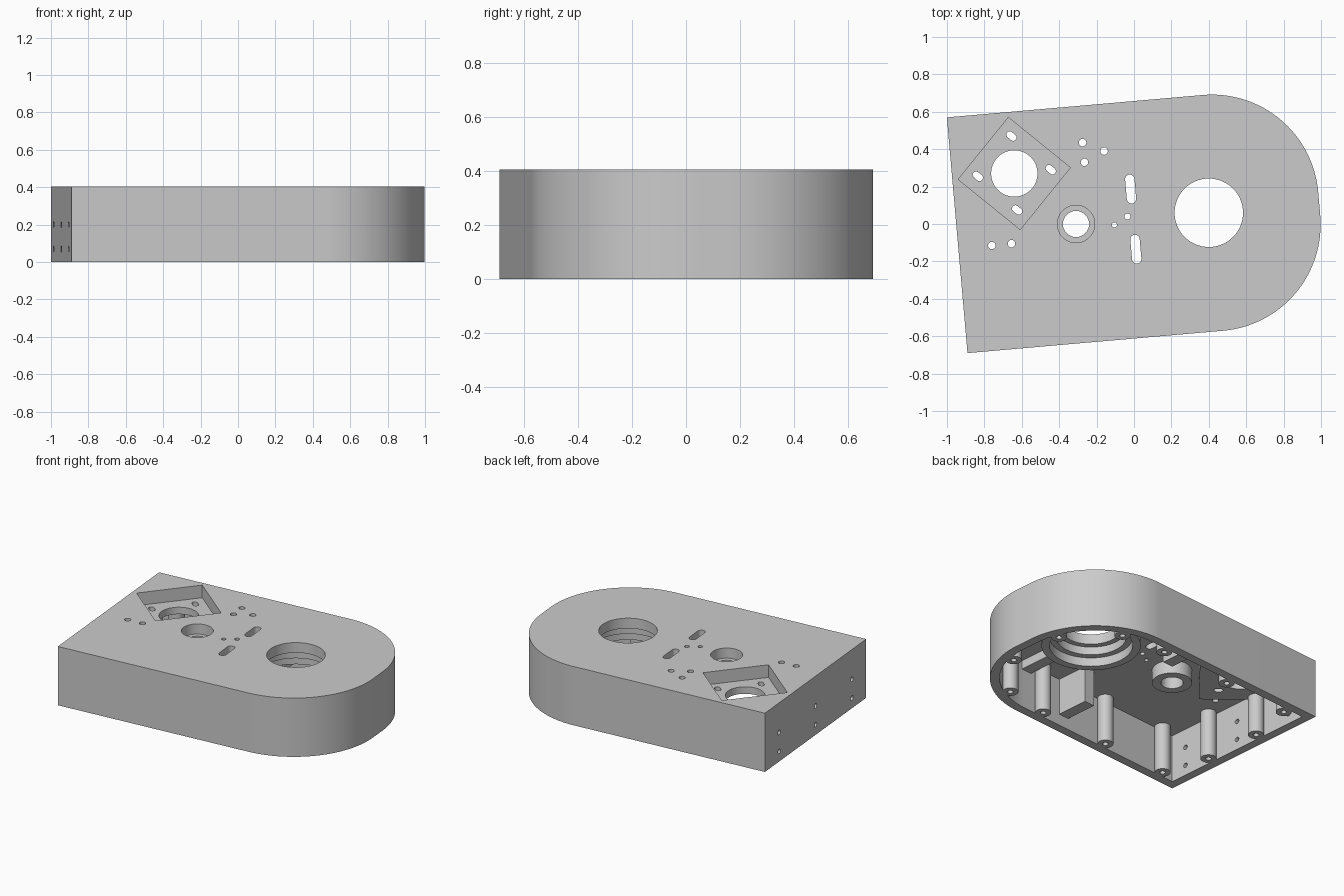
import bpy, bmesh, math
from mathutils import Vector

if "Cube" in bpy.data.objects:
    bpy.data.objects.remove(bpy.data.objects["Cube"], do_unlink=True)

TILT = math.radians(5)      # whole housing is turned slightly
MID = 0.0225                # centre line of the housing
HEIGHT, CEILING, WALL = 0.405, 0.33, 0.06


def turn(u, v, a=TILT):
    return (u * math.cos(a) - v * math.sin(a), u * math.sin(a) + v * math.cos(a))


def outline(d):
    """Housing outline inset by d: square at one end, round at the other."""
    u0, half, r = -0.947 + d, 0.6325 - d, 0.57 - d
    pts = [(u0, MID + half), (u0, MID - half)]
    for c, start in ((MID - 0.0625, -90), (MID + 0.0625, 0)):
        for i in range(33):
            a = math.radians(start + 90 * i / 32)
            pts.append((0.426 + r * math.cos(a), c + r * math.sin(a)))
    return [turn(*p) for p in pts]


def circle(c, r, n=48):
    return [(c[0] + r * math.cos(math.tau * i / n), c[1] + r * math.sin(math.tau * i / n))
            for i in range(n)]


def slot(c, length, width, angle):
    pts = []
    for s in (1, -1):
        for i in range(13):
            a = math.radians(-90 + 15 * i)
            p = turn(s * ((length - width) / 2 + width / 2 * math.cos(a)),
                     s * width / 2 * math.sin(a), math.radians(angle))
            pts.append((c[0] + p[0], c[1] + p[1]))
    return pts


def box(u0, u1, v0, v1):
    return [turn(u0, v0), turn(u1, v0), turn(u1, v1), turn(u0, v1)]


def square(c, side, angle):
    h = side / 2
    corners = [turn(x, y, math.radians(angle)) for x, y in ((-h, -h), (h, -h), (h, h), (-h, h))]
    return [(c[0] + x, c[1] + y) for x, y in corners]


def solid(name, *prisms):
    """One object from upright prisms given as (points, bottom, top)."""
    bm = bmesh.new()
    for pts, z0, z1 in prisms:
        face = bm.faces.new([bm.verts.new((x, y, z0)) for x, y in pts])
        new = bmesh.ops.extrude_face_region(bm, geom=[face])["geom"]
        bmesh.ops.translate(bm, vec=(0, 0, z1 - z0),
                            verts=[g for g in new if isinstance(g, bmesh.types.BMVert)])
    bmesh.ops.recalc_face_normals(bm, faces=bm.faces)
    mesh = bpy.data.meshes.new(name)
    bm.to_mesh(mesh)
    bm.free()
    ob = bpy.data.objects.new(name, mesh)
    bpy.context.scene.collection.objects.link(ob)
    return ob


def cut(target, tool):
    mod = target.modifiers.new("cut", 'BOOLEAN')
    mod.operation, mod.solver, mod.object = 'DIFFERENCE', 'EXACT', tool
    dg = bpy.context.evaluated_depsgraph_get()
    mesh = bpy.data.meshes.new_from_object(target.evaluated_get(dg))
    target.modifiers.clear()
    target.data = mesh
    bpy.data.objects.remove(tool, do_unlink=True)


BORE, BEARING, POCKET = (0.40, 0.06), (-0.31, 0.0), (-0.64, 0.27)

# Hollow interior, with the bosses and ribs left standing in it
cavity = solid("cavity", (outline(WALL), -0.1, CEILING))
posts = [turn(u, MID + s * v) for s in (1, -1) for u, v in
         ((-0.765, 0.535), (-0.26, 0.535), (0.29, 0.535), (-0.845, 0.21), (0.62, 0.495), (0.885, 0.2))]
cut(cavity, solid("posts", *[(circle(p, 0.05, 32), -0.2, 0.5) for p in posts]))
cut(cavity, solid("bore_ring", (circle(BORE, 0.31, 64), 0.22, 0.5)))
cut(cavity, solid("bearing_ring", (circle(BEARING, 0.125), 0.24, 0.5)))
cut(cavity, solid("pocket_block", (square(POCKET, 0.51, -39), 0.27, 0.5)))
for s in (1, -1):
    deep = sorted((MID + s * 0.345, MID + s * 0.7))
    low = sorted((MID + s * 0.28, MID + s * 0.7))
    cut(cavity, solid("deep_rib", (box(0.03, 0.11, *deep), 0.08, 0.5)))
    cut(cavity, solid("low_rib", (box(0.36, 0.44, *low), 0.27, 0.5)))

# Housing shell
housing = solid("housing", (outline(0), 0, HEIGHT))
cut(housing, cavity)

# Stepped bore, bearing seat and square pocket
for r, z0, z1 in ((0.26, -0.1, 0.28), (0.22, -0.1, 0.335), (0.183, -0.1, 0.5)):
    cut(housing, solid("bore", (circle(BORE, r, 64), z0, z1)))
cut(housing, solid("bearing_seat", (circle(BEARING, 0.1), 0.335, 0.5)))
cut(housing, solid("bearing_hole", (circle(BEARING, 0.07), -0.1, 0.5)))
cut(housing, solid("pocket", (square(POCKET, 0.426, -39), 0.318, 0.5)))

# Small through holes and slots
holes = [(circle((x, y), r, 24), 0.15, 0.5) for x, y, r in (
    (-0.275, 0.435, 0.02), (-0.265, 0.33, 0.02), (-0.16, 0.39, 0.02), (-0.76, -0.115, 0.02),
    (-0.655, -0.105, 0.02), (-0.035, 0.04, 0.016), (-0.105, -0.005, 0.014))]
holes += [(slot(c, 0.155, 0.05, 95), 0.15, 0.5) for c in ((-0.018, 0.187), (0.01, -0.135))]
holes += [(slot((POCKET[0] + x, POCKET[1] + y), 0.06, 0.036, -39), 0.15, 0.5)
          for x, y in ((-0.015, 0.2), (-0.195, -0.015), (0.195, 0.02), (0.015, -0.195))]
holes.append((circle(POCKET, 0.124), 0.15, 0.5))
cut(housing, solid("top_holes", *holes))

# Screw holes in the posts
cut(housing, solid("screw_holes", *[(circle(p, 0.018, 16), -0.1, 0.15) for p in posts]))

# Cross holes through the flat end wall
ends = solid("end_holes", *[(circle((z, v), 0.016, 20), -0.06, 0.07)
                            for z in (0.07, 0.2) for v in (MID - 0.455, MID, MID + 0.455)])
for vert in ends.data.vertices:
    z, v, along = vert.co
    vert.co = Vector((*turn(-0.947 + along, v), z))
bm = bmesh.new()
bm.from_mesh(ends.data)
bmesh.ops.recalc_face_normals(bm, faces=bm.faces)
bm.to_mesh(ends.data)
bm.free()
cut(housing, ends)

# Material and shading
grey = bpy.data.materials.new("light_grey")
grey.use_nodes = True
colour = (0.6, 0.6, 0.6, 1)
grey.diffuse_color = colour
grey.node_tree.nodes["Principled BSDF"].inputs["Base Color"].default_value = colour
housing.data.materials.clear()
housing.data.materials.append(grey)
for poly in housing.data.polygons:
    poly.material_index = 0
bpy.ops.object.select_all(action='DESELECT')
housing.select_set(True)
bpy.context.view_layer.objects.active = housing
bpy.ops.object.shade_smooth_by_angle(angle=math.radians(30))
